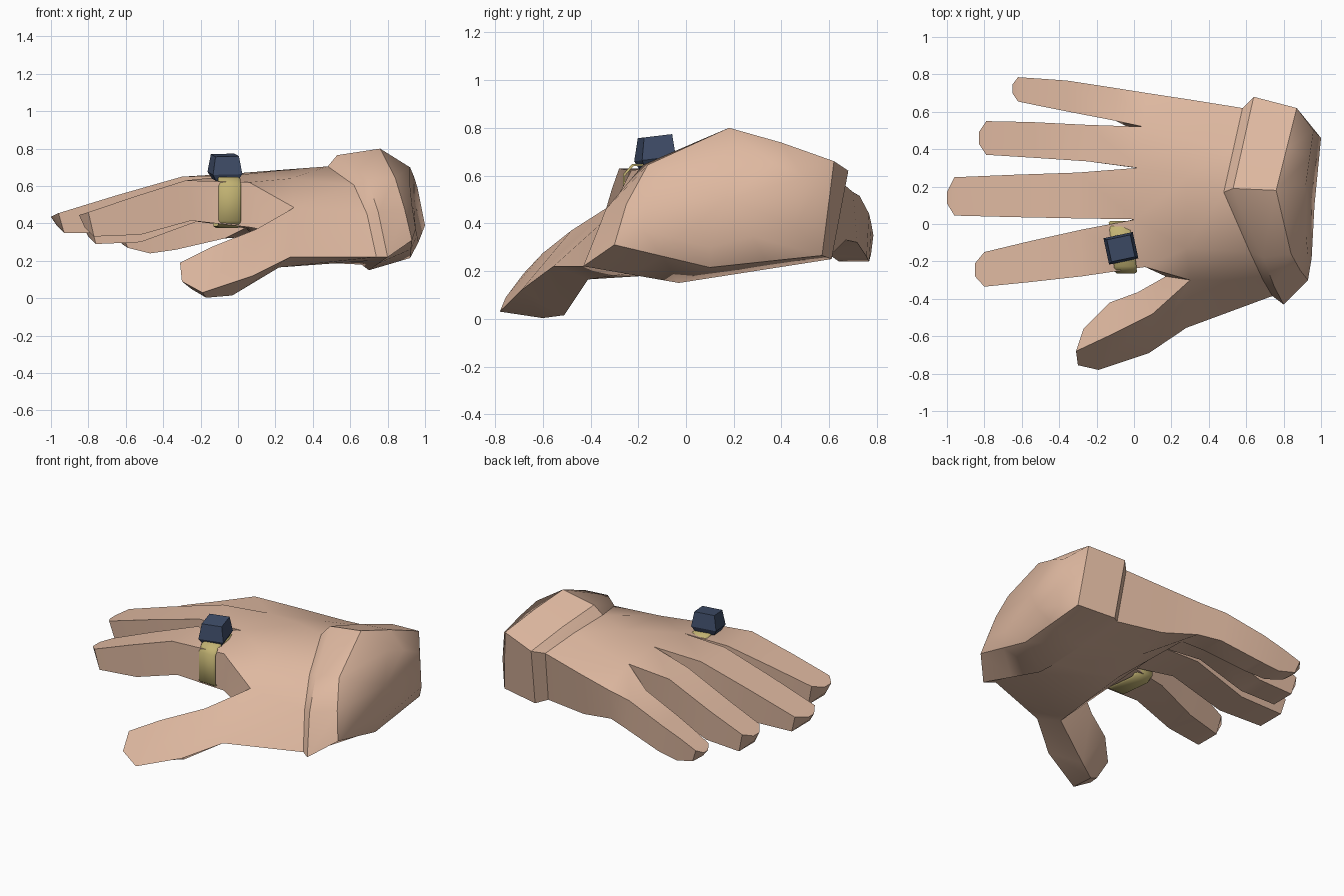
import bpy, bmesh, math
from mathutils import Vector, Matrix

if "Cube" in bpy.data.objects:
    bpy.data.objects.remove(bpy.data.objects["Cube"])


def material(name, rgb):
    m = bpy.data.materials.new(name)
    m.diffuse_color = (*rgb, 1)
    m.use_nodes = True
    m.node_tree.nodes["Principled BSDF"].inputs["Base Color"].default_value = m.diffuse_color
    return m


skin = material("skin", (0.74, 0.485, 0.355))
gold = material("old gold", (0.54, 0.45, 0.17))
navy = material("navy stone", (0.05, 0.075, 0.14))


def finish(bm, name, mat, angle=None):
    bmesh.ops.recalc_face_normals(bm, faces=bm.faces)
    me = bpy.data.meshes.new(name)
    bm.to_mesh(me)
    bm.free()
    me.materials.append(mat)
    ob = bpy.data.objects.new(name, me)
    bpy.context.collection.objects.link(ob)
    if angle:
        bpy.context.view_layer.objects.active = ob
        ob.select_set(True)
        bpy.ops.object.shade_smooth_by_angle(angle=math.radians(angle))
        ob.select_set(False)
    return ob


def bridge(bm, a, b, skip=()):
    n = len(a)
    for i in range(n):
        if i not in skip:
            bm.faces.new((a[i], a[(i + 1) % n], b[(i + 1) % n], b[i]))


def ring_points(corners):
    """Seven corners to ten points: adds midpoints on the rear top and palm side."""
    f, t1, t, b, bl, m, fl = [Vector(p) for p in corners]
    return [f, t1, t, (t + b) / 2 + Vector((0, 0, .008)), b,
            bl, (bl + m) / 2, m, (m + fl) / 2, fl]


# Hand body: knuckles, palm, wrist, cuff lip, cuff end, stump
# corners: front, front shoulder, ridge, rear top, rear low, palm middle, front low
sections = [
    [(.06, -.23, .62), (.01, .025, .66), (.02, .30, .67), (.07, .70, .53), (.07, .67, .33), (.01, .30, .42), (.06, -.23, .38)],
    [(.30, -.30, .485), (.28, -.13, .64), (.28, .25, .69), (.30, .665, .56), (.30, .62, .28), (.25, .15, .20), (.28, -.555, .22)],
    [(.69, -.30, .45), (.62, -.15, .605), (.48, .17, .705), (.58, .62, .60), (.60, .56, .27), (.66, .05, .18), (.74, -.385, .22)],
    [(.75, -.335, .46), (.69, -.18, .645), (.53, .19, .765), (.64, .68, .62), (.66, .61, .25), (.70, -.03, .15), (.80, -.43, .22)],
    [(.89, -.25, .48), (.84, -.16, .645), (.76, .18, .80), (.87, .62, .66), (.91, .57, .265), (.92, .10, .215), (.93, -.30, .31)],
    [(.93, -.16, .50), (.92, -.06, .60), (.92, .22, .70), (.96, .50, .59), (1.0, .46, .39), (.965, .10, .30), (.95, -.18, .37)],
]
bm = bmesh.new()
rings = [[bm.verts.new(p) for p in ring_points(s)] for s in sections]
hollow = bm.verts.new((.94, .17, .50))
knuckles, palm = rings[:2]
knuckles[3].co = (.05, .52, .635)
palm[8].co = (.22, -.41, .165)
web = bm.verts.new((.17, -.28, .36))
bridge(bm, knuckles, palm, skip=(8, 9))
for a, b in zip(rings[1:], rings[2:]):
    bridge(bm, a, b)
for i in range(10):
    bm.faces.new((rings[-1][i], rings[-1][(i + 1) % 10], hollow))
# web between index finger and thumb
bm.faces.new((knuckles[0], knuckles[9], web, palm[0]))
bm.faces.new((knuckles[9], knuckles[8], palm[8], web))

# Thumb: ridge, outer edge, underside, inner edge at each station
thumb_sections = [
    [(.10, -.48, .37), (.08, -.69, .12), (-.03, -.51, .015), (.02, -.365, .27)],
    [(-.14, -.60, .275), (-.19, -.78, .03), (-.17, -.60, .003), (-.13, -.42, .19)],
    [(-.31, -.68, .19), (-.30, -.755, .09), (-.25, -.64, .05), (-.27, -.56, .13)],
]
prev = [palm[0], palm[9], palm[8], web]
for s in thumb_sections:
    cur = [bm.verts.new(p) for p in s]
    bridge(bm, prev, cur)
    prev = cur
bm.faces.new(prev)

# Fingers grow out of the knuckle ring: x, y low, y high, z top, z bottom
fingers = [
    [(-.28, -.28, -.03, .63, .415), (-.55, -.31, -.09, .545, .34), (-.80, -.335, -.15, .46, .33), (-.85, -.28, -.21, .445, .38)],
    [(-.30, .03, .275, .65, .45), (-.65, .037, .263, .55, .345), (-.96, .045, .25, .455, .35), (-1.0, .11, .17, .435, .39)],
    [(-.25, .335, .53, .62, .41), (-.55, .355, .545, .50, .30), (-.79, .37, .55, .41, .29), (-.83, .43, .49, .39, .33)],
    [(-.10, .552, .727, .515, .32), (-.36, .602, .767, .44, .26), (-.50, .63, .777, .395, .24), (-.62, .655, .785, .35, .27), (-.65, .70, .745, .33, .29)],
]
for i, stations in enumerate(fingers):
    prev = [knuckles[i], knuckles[i + 1], knuckles[8 - i], knuckles[9 - i]]
    for x, y0, y1, zt, zb in stations:
        cur = [bm.verts.new(p) for p in
               ((x, y0, zt), (x, y1, zt), (x + .03, y1 - .01, zb), (x + .03, y0 + .01, zb))]
        bridge(bm, prev, cur)
        prev = cur
    bm.faces.new(prev)
hand = finish(bm, "hand", skin, 36)

# Soft, rounded stump inside the cuff end
sharp = hand.data.attributes.get("sharp_edge")
if sharp:
    for e in hand.data.edges:
        if any(50 <= v <= 60 for v in e.vertices):
            e.use_edge_sharp = False

# Finger band: rounded hoop with a slightly raised outer face, slanted across the finger
bm = bmesh.new()
profile = [(-.06, 0), (-.05, .010), (.05, .010), (.06, 0)]
outline = [(-.10, .13), (.10, .13), (.128, .09), (.128, -.09),
           (.09, -.125), (-.09, -.125), (-.135, -.09), (-.135, .09)]
hoop = []
for u, v in outline:
    d = Vector((u, v)).normalized()
    hoop.append([bm.verts.new((-.06 + w - .12 * u, -.12 + u + d.x * h, .51 + v + d.y * h))
                 for w, h in profile])
for a, b in zip(hoop, hoop[1:] + hoop[:1]):
    bridge(bm, a, b)
finish(bm, "finger_band", gold, 60)

# Stone: narrow foot, wide girdle, tapered top, turned with the band
bm = bmesh.new()
levels = [(.060, .055, .635), (.080, .072, .67), (.064, .060, .765)]
turn = Matrix.Rotation(math.radians(12), 4, 'Z')
loops = []
for hx, hy, z in levels:
    loop = []
    for sx, sy in ((-1, -1), (1, -1), (1, 1), (-1, 1)):
        p = turn @ Vector((sx * hx, sy * hy, 0))
        loop.append(bm.verts.new((-.07 + p.x, -.13 + p.y, z + .12 * p.y)))
    loops.append(loop)
for a, b in zip(loops, loops[1:]):
    bridge(bm, a, b)
bm.faces.new(loops[0])
bm.faces.new(loops[-1])
finish(bm, "ring_stone", navy)
